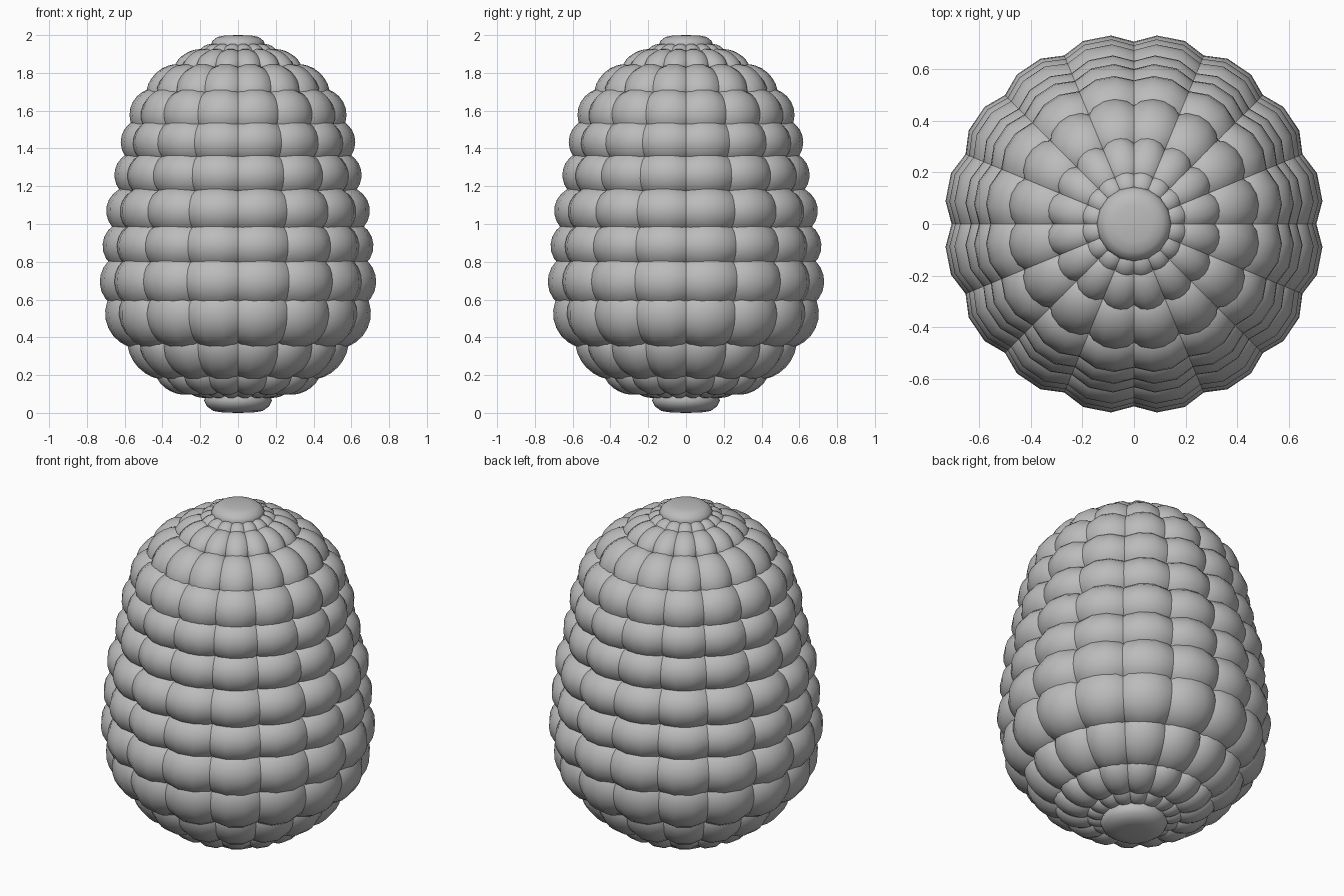
import bpy, bmesh
from math import pi, cos
from mathutils import Matrix, Vector

cube = bpy.data.objects.get("Cube")
if cube:
    bpy.data.objects.remove(cube, do_unlink=True)

COLUMNS = 16
SIDES = 12

grey = bpy.data.materials.new("plain grey")
grey.use_nodes = True
grey.diffuse_color = (0.5, 0.5, 0.5, 1)
grey.node_tree.nodes["Principled BSDF"].inputs["Base Color"].default_value = grey.diffuse_color


def finish(name, bm):
    mesh = bpy.data.meshes.new(name)
    bmesh.ops.recalc_face_normals(bm, faces=bm.faces)
    for face in bm.faces:
        face.smooth = True
    bm.to_mesh(mesh)
    bm.free()
    mesh.materials.append(grey)
    obj = bpy.data.objects.new(name, mesh)
    bpy.context.collection.objects.link(obj)
    return obj


def lobe_row(name, below, crest, above):
    """Ring of overlapping ellipsoids whose tops touch the crest point."""
    along = (above - below).normalized()
    out = Vector((along.y, -along.x))
    half_height = (above - below).length / 4
    half_width = crest.x * pi / COLUMNS
    depth = 1.26 * half_width
    centre = crest - out * depth * cos(pi / SIDES)
    # local axes: sideways, outward, up along the body
    frame = Matrix(((1, 0, 0, 0),
                    (0, out.x, along.x, centre.x),
                    (0, out.y, along.y, centre.y),
                    (0, 0, 0, 1)))
    size = Matrix.Diagonal((1.48 * half_width, depth, 1.48 * half_height, 1))
    flat_out = Matrix.Rotation(pi / SIDES, 4, "Z")
    bm = bmesh.new()
    for i in range(COLUMNS):
        turn = Matrix.Rotation((i + 0.5) * 2 * pi / COLUMNS, 4, "Z")
        bmesh.ops.create_uvsphere(bm, u_segments=SIDES, v_segments=SIDES, radius=1,
                                  matrix=turn @ frame @ size @ flat_out)
    return finish(name, bm)


def cap(name, profile):
    """Turned disc closing one end."""
    bm = bmesh.new()
    verts = [bm.verts.new((r, 0, z)) for r, z in profile]
    edges = [bm.edges.new(pair) for pair in zip(verts, verts[1:])]
    bmesh.ops.spin(bm, geom=verts + edges, cent=(0, 0, 0), axis=(0, 0, 1),
                   angle=2 * pi, steps=32, use_merge=True)
    bmesh.ops.remove_doubles(bm, verts=bm.verts, dist=0.0005)
    return finish(name, bm)


# Crest of each row as radius and height; the first and last are the cap rims
crests = [Vector(p) for p in (
    (0.15, 0.05), (0.22, 0.085), (0.36, 0.115), (0.53, 0.24), (0.69, 0.45),
    (0.735, 0.685), (0.72, 0.895), (0.70, 1.09), (0.655, 1.285), (0.62, 1.465),
    (0.56, 1.645), (0.435, 1.80), (0.275, 1.905), (0.175, 1.945), (0.13, 1.975))]

for n, trio in enumerate(zip(crests, crests[1:], crests[2:]), 1):
    lobe_row(f"lobe_row_{n}", *trio)

# End caps
cap("bottom_cap", ((0, 0), (0.08, 0.002), (0.13, 0.01), (0.165, 0.035),
                   (0.18, 0.065), (0.16, 0.12), (0, 0.14)))
cap("top_cap", ((0, 2), (0.07, 1.998), (0.11, 1.99), (0.135, 1.97),
                (0.145, 1.945), (0.12, 1.9), (0, 1.88)))
